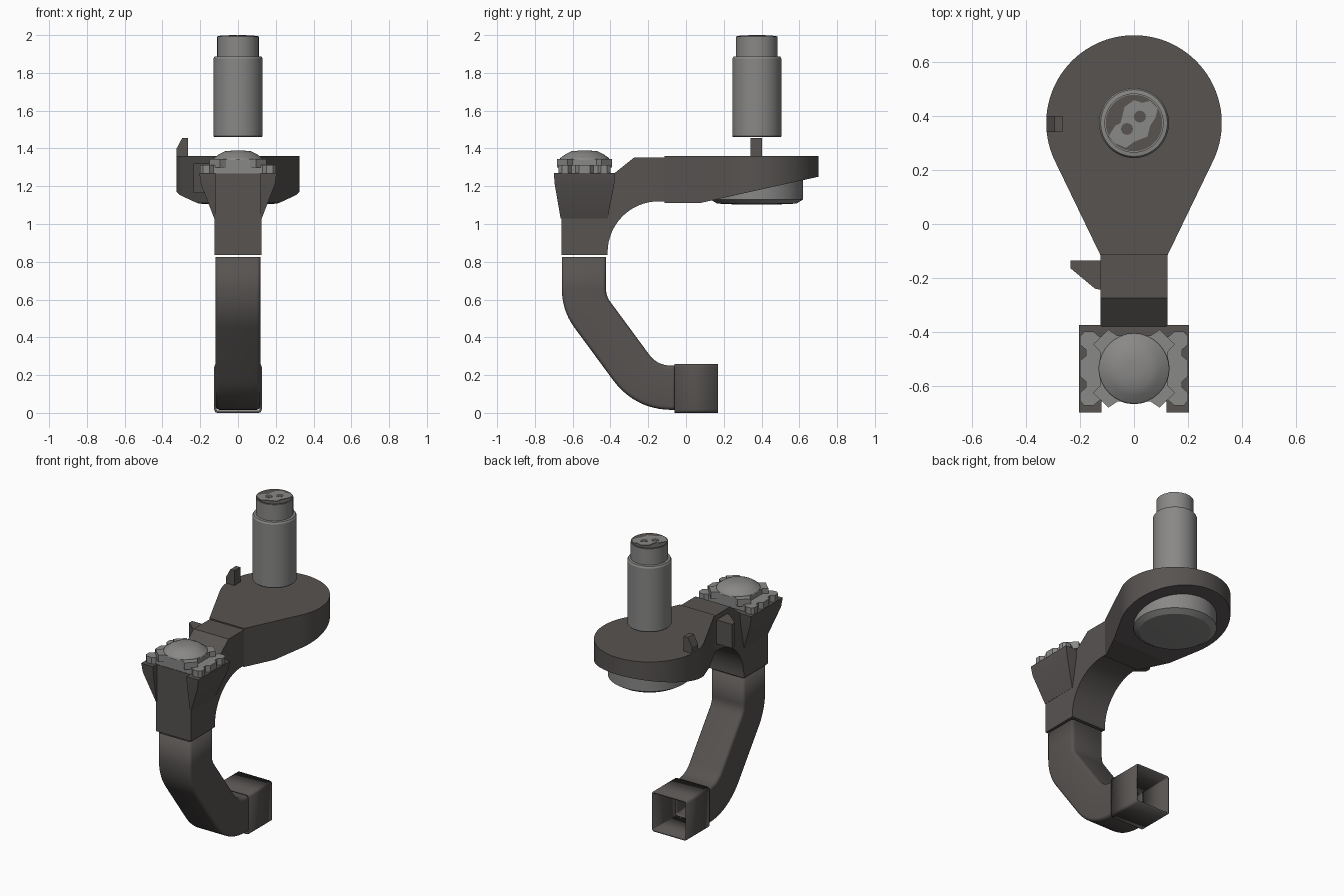
import bpy, bmesh, math
from mathutils import Vector

if "Cube" in bpy.data.objects:
    bpy.data.objects.remove(bpy.data.objects["Cube"])


def material(name, col):
    m = bpy.data.materials.new(name)
    m.diffuse_color = (*col, 1)
    m.use_nodes = True
    m.node_tree.nodes["Principled BSDF"].inputs["Base Color"].default_value = m.diffuse_color
    return m


DARK = material("dark warm grey", (0.095, 0.087, 0.083))
LIGHT = material("light grey", (0.25, 0.246, 0.242))


def loft(name, rings, mat, caps=True, thickness=0):
    """Skin a list of equal-length point rings."""
    bm = bmesh.new()
    vs = [[bm.verts.new(p) for p in r] for r in rings]
    n = len(rings[0])
    for a, b in zip(vs, vs[1:]):
        for i in range(n):
            j = (i + 1) % n
            bm.faces.new((a[i], a[j], b[j], b[i]))
    if caps:
        bm.faces.new(vs[0][::-1])
        bm.faces.new(vs[-1])
    bmesh.ops.recalc_face_normals(bm, faces=bm.faces)
    me = bpy.data.meshes.new(name)
    bm.to_mesh(me)
    bm.free()
    me.materials.append(mat)
    me.shade_smooth()
    me.set_sharp_from_angle(angle=math.radians(28))
    ob = bpy.data.objects.new(name, me)
    bpy.context.collection.objects.link(ob)
    if thickness:
        s = ob.modifiers.new("wall", 'SOLIDIFY')
        s.thickness = thickness
        s.offset = -1
    return ob


def prism_z(name, pts, z0, z1, mat):
    return loft(name, [[(x, y, z) for x, y in pts] for z in (z0, z1)], mat)


def revolve(name, profile, cx, cy, mat, n=48):
    return loft(name, [[(cx + r * math.cos(2 * math.pi * i / n),
                         cy + r * math.sin(2 * math.pi * i / n), z)
                        for i in range(n)] for r, z in profile], mat)


def arc(cx, cy, r, a0, a1, n):
    return [(cx + r * math.cos(math.radians(a0 + (a1 - a0) * i / n)),
             cy + r * math.sin(math.radians(a0 + (a1 - a0) * i / n)))
            for i in range(n + 1)]


def round_rect(hx, hy, r):
    pts = []
    for sx, sy, a in ((1, 1, 0), (-1, 1, 90), (-1, -1, 180), (1, -1, 270)):
        pts += arc(sx * (hx - r), sy * (hy - r), r, a, a + 90, 4)
    return pts


CY = 0.375   # centre of the round head

# Teardrop head, with its underside sloping up towards the back
outline = arc(0, CY, 0.326, -28, 208, 64) + [(-0.125, -0.115), (0.125, -0.115)]
head = prism_z("teardrop_head", outline, 1.11, 1.36, DARK)
bm = bmesh.new()
bm.from_mesh(head.data)
bmesh.ops.bisect_plane(bm, geom=bm.verts[:] + bm.edges[:] + bm.faces[:],
                       plane_co=(0, 0.07, 0), plane_no=(0, 1, 0))
for v in bm.verts:
    if v.co.z < 1.2 and v.co.y > 0.07:
        v.co.z += (v.co.y - 0.07) * 0.222
bm.to_mesh(head.data)
bm.free()
head.data.set_sharp_from_angle(angle=math.radians(10))

# Round pad under the head
revolve("underside_pad", [(0.245, 1.26), (0.245, 1.13), (0.21, 1.108), (0.1, 1.103)],
        0, CY, LIGHT)

# Small tab on the left edge of the head
tab = [(-0.325, 1.3), (-0.325, 1.4), (-0.295, 1.456), (-0.265, 1.456), (-0.265, 1.3)]
loft("head_tab", [[(x, y, z) for x, z in tab] for y in (0.342, 0.402)], DARK)

# Floating stepped cylinder and its marked end
revolve("floating_cylinder", [(0.126, 1.46), (0.13, 1.465), (0.13, 1.875), (0.124, 1.886),
                              (0.11, 1.888), (0.11, 1.993)], 0, CY, LIGHT)
revolve("end_disc", [(0.105, 1.99), (0.105, 1.996)], 0, CY, DARK)
patch = [(-0.095, -0.05), (-0.07, -0.01), (-0.05, 0), (-0.035, 0.06), (0, 0.085),
         (0.03, 0.075), (0.06, 0.082), (0.088, 0.055), (0.08, 0.02), (0.06, -0.01),
         (0.05, -0.05), (0, -0.07), (-0.03, -0.092), (-0.07, -0.075)]
prism_z("end_patch", [(x, y + CY) for x, y in patch], 1.994, 1.999, LIGHT)
for i, (x, y) in enumerate(((-0.026, -0.022), (0.022, 0.024))):
    revolve(f"end_dot_{i}", [(0.022, 1.995), (0.022, 2.0)], x, CY + y, DARK, 16)

# Post and neck in one side profile with a curved inner corner
side = [(-0.66, 0.835), (-0.66, 1.268), (-0.38, 1.268), (-0.275, 1.352),
        (-0.113, 1.352), (-0.113, 1.12)]
side += arc(-0.145, 0.85, 0.27, 90, 180, 16) + [(-0.415, 0.835)]
loft("post_and_neck", [[(x, y, z) for y, z in side] for x in (-0.125, 0.125)], DARK)

# Flared wings on both sides of the post top
for s, tag in ((-1, "left"), (1, "right")):
    rings = []
    for x, y0, y1, z in ((0.126, -0.664, -0.415, 1.03), (0.196, -0.695, -0.38, 1.21),
                         (0.205, -0.7, -0.375, 1.27)):
        rings.append([(s * 0.12, y0, z), (s * x, y0, z), (s * x, y1, z), (s * 0.12, y1, z)])
    loft(f"post_wing_{tag}", rings, DARK)

# Fin on the left side of the neck
fin = [(-0.235, -0.135), (-0.12, -0.135), (-0.12, -0.245), (-0.145, -0.24), (-0.235, -0.165)]
prism_z("neck_fin", fin, 1.165, 1.32, DARK)

# Light cap on the post: toothed plate, star plate and low dome
KY = -0.537
edge = [(0.2, 0), (0.2, 0.03), (0.178, 0.048), (0.178, 0.07), (0.2, 0.088),
        (0.2, 0.12), (0.185, 0.137), (0.15, 0.137), (0.13, 0.12)]
star = [(0.126, 0.063), (0.152, 0.09), (0.095, 0.145), (0.063, 0.123)]


def four_way(q):
    pts = []
    for sx, sy in ((1, 1), (-1, 1), (-1, -1), (1, -1)):
        part = [(sx * x, sy * y + KY) for x, y in q]
        part = part if sx * sy > 0 else part[::-1]
        pts += [p for p in part if p not in pts]
    return pts


prism_z("cap_toothed_plate", four_way(edge), 1.265, 1.312, LIGHT)
prism_z("cap_star_plate", four_way(star), 1.3, 1.345, LIGHT)
revolve("cap_dome", [(0.132, 1.34), (0.128, 1.35), (0.1, 1.37), (0.07, 1.385), (0.025, 1.389)],
        0, KY, LIGHT, 32)

# Bent hollow tube: rounded rectangle swept along a filleted path
path = [Vector(p) for p in ((-0.54, 0.826), (-0.54, 0.58), (-0.211, 0.133), (-0.055, 0.133))]
line = [path[0]]
for k, t in ((1, 0.075), (2, 0.137)):
    a = path[k] + (path[k - 1] - path[k]).normalized() * t
    b = path[k] + (path[k + 1] - path[k]).normalized() * t
    for i in range(11):
        u = i / 10
        line.append(a * (1 - u) ** 2 + path[k] * 2 * u * (1 - u) + b * u * u)
line.append(path[3])
rings = []
for i, p in enumerate(line):
    d = (line[min(i + 1, len(line) - 1)] - line[max(i - 1, 0)]).normalized()
    if i in (0, 1):
        d = Vector((0, -1))
    n = Vector((-d.y, d.x))
    rings.append([(x, p.x + n.x * h, p.y + n.y * h) for x, h in round_rect(0.118, 0.117, 0.02)])
loft("bent_tube", rings, DARK, caps=False, thickness=0.008)

# Open square socket at the tube's end
loft("end_socket", [[(x, y, z + 0.13) for x, z in round_rect(0.126, 0.13, 0.018)]
                    for y in (-0.062, 0.17)], DARK, caps=False, thickness=0.012)
